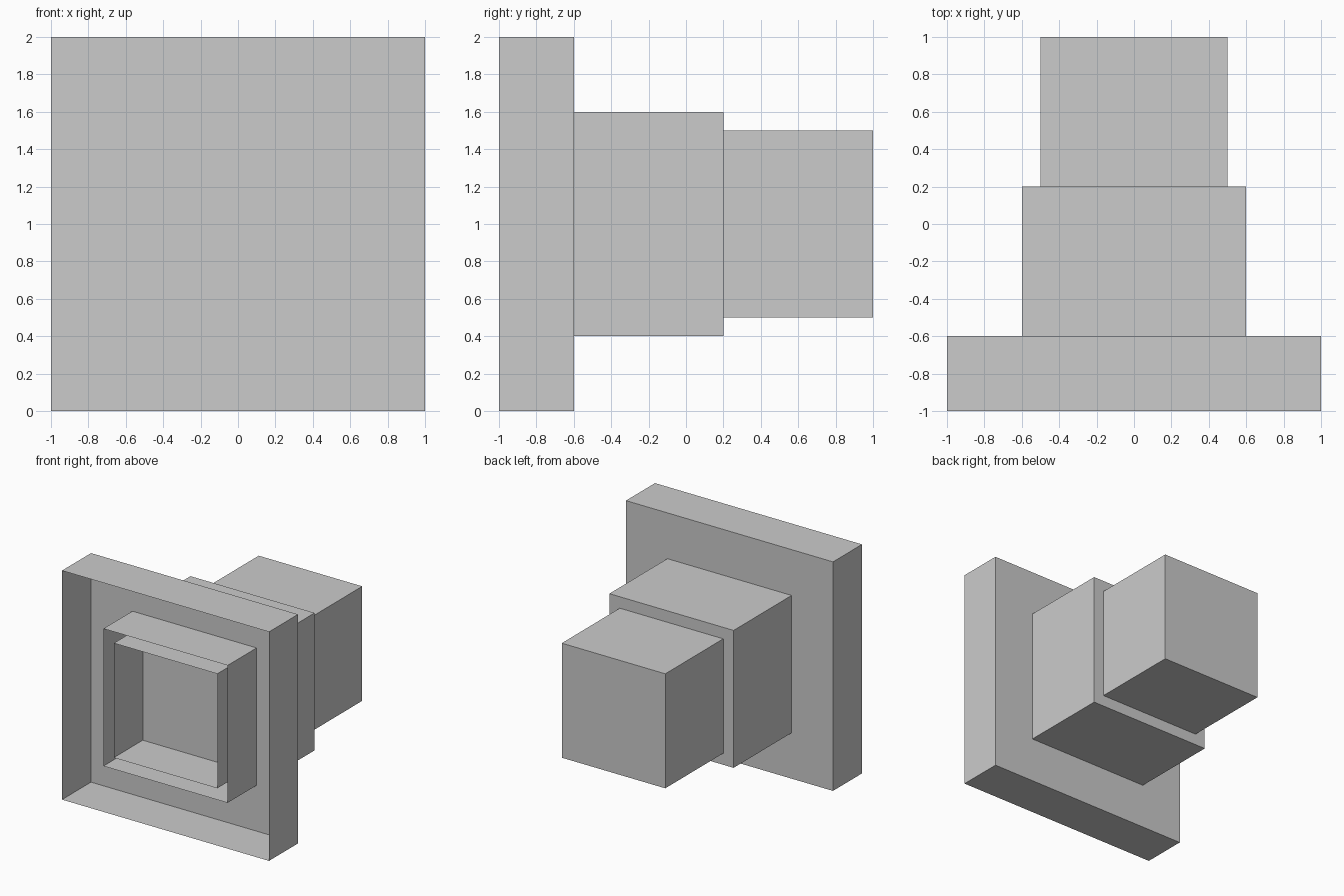
import bpy
import bmesh
from mathutils import Matrix

if "Cube" in bpy.data.objects:
    bpy.data.objects.remove(bpy.data.objects["Cube"])

FRONT = -1.0
CENTRE_Z = 1.0


def open_box(name, size, back):
    """Thin-skinned square box running from the shared front plane, open at the front."""
    bm = bmesh.new()
    bmesh.ops.create_cube(
        bm, size=1.0,
        matrix=Matrix.Translation((0, (FRONT + back) / 2, CENTRE_Z))
        @ Matrix.Diagonal((size, back - FRONT, size, 1)))
    # remove the front face
    front = [f for f in bm.faces if f.normal.y < -0.9
             or all(abs(v.co.y - FRONT) < 1e-5 for v in f.verts)]
    bmesh.ops.delete(bm, geom=front, context='FACES_ONLY')
    mesh = bpy.data.meshes.new(name)
    bm.to_mesh(mesh)
    bm.free()
    obj = bpy.data.objects.new(name, mesh)
    bpy.context.collection.objects.link(obj)


# Three nested boxes, narrower ones reaching further back
for name, size, back in (("front_frame", 2.0, -0.6),
                         ("middle_housing", 1.2, 0.2),
                         ("rear_housing", 1.0, 1.0)):
    open_box(name, size, back)
